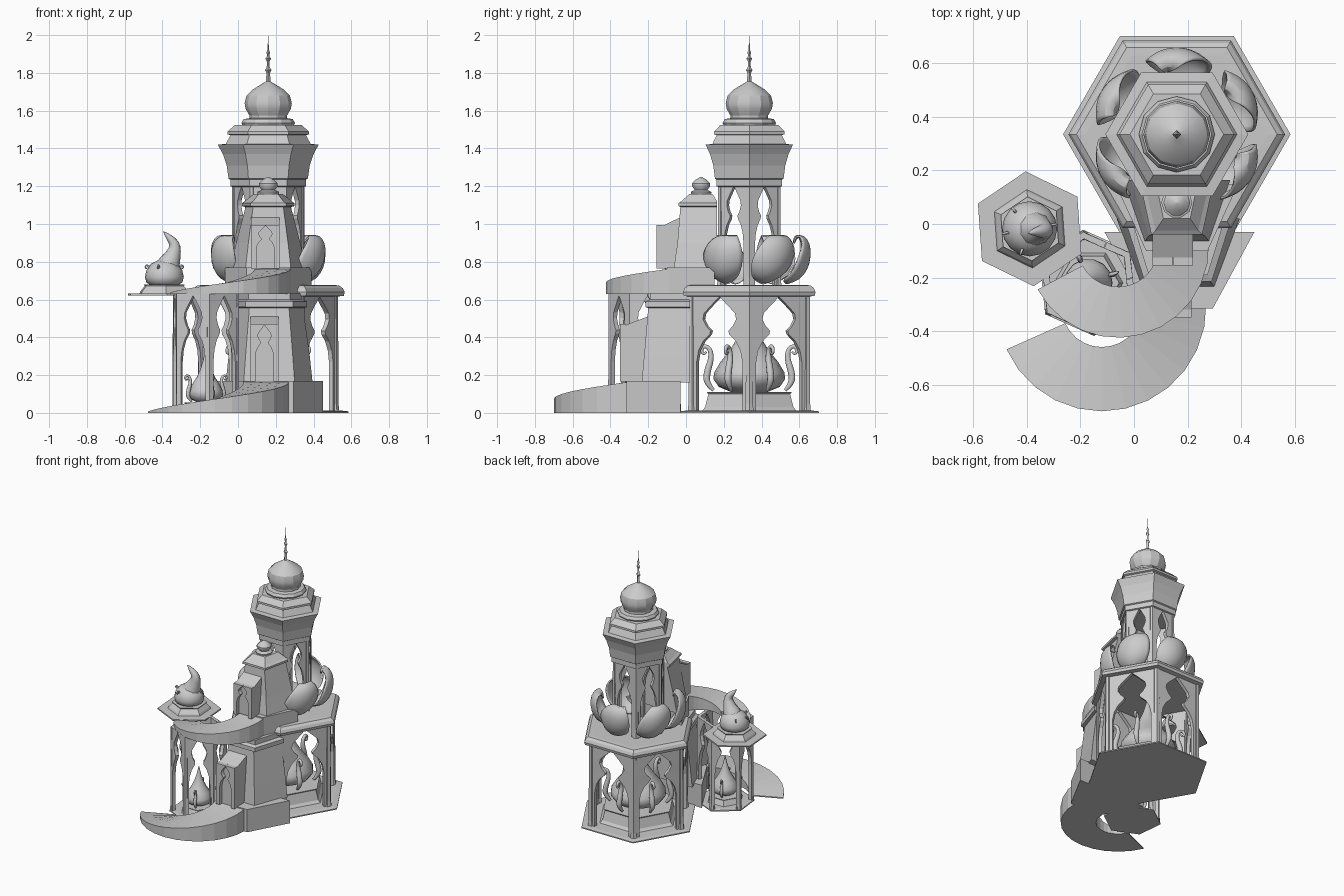
import bpy, bmesh, math
from math import sin, cos, pi, radians
from mathutils import Vector

if "Cube" in bpy.data.objects:
    bpy.data.objects.remove(bpy.data.objects["Cube"])


def make(name, verts, faces, smooth=None, thick=0, offset=-1, subsurf=0):
    me = bpy.data.meshes.new(name)
    me.from_pydata(verts, [], faces)
    bm = bmesh.new()
    bm.from_mesh(me)
    bmesh.ops.remove_doubles(bm, verts=bm.verts, dist=0.0002)
    bmesh.ops.recalc_face_normals(bm, faces=bm.faces)
    bm.to_mesh(me)
    bm.free()
    if smooth:
        me.shade_smooth()
        me.set_sharp_from_angle(angle=radians(smooth))
    ob = bpy.data.objects.new(name, me)
    bpy.context.collection.objects.link(ob)
    if subsurf:
        ob.modifiers.new("Subdivide", 'SUBSURF').levels = subsurf
        ob.modifiers["Subdivide"].render_levels = subsurf
    if thick:
        m = ob.modifiers.new("Thickness", 'SOLIDIFY')
        m.thickness, m.offset = thick, offset
    return ob


def loft(name, rings, **kw):
    n = len(rings[0])
    verts = [p for r in rings for p in r]
    faces = [(i * n + j, i * n + (j + 1) % n, (i + 1) * n + (j + 1) % n, (i + 1) * n + j)
             for i in range(len(rings) - 1) for j in range(n)]
    faces += [tuple(range(n))[::-1], tuple(range(len(verts) - n, len(verts)))]
    return make(name, verts, faces, **kw)


def lathe(name, c, prof, n=6, rot=0, **kw):
    rings = [[(c[0] + r * cos(radians(rot) + 2 * pi * j / n),
               c[1] + r * sin(radians(rot) + 2 * pi * j / n), z) for j in range(n)] for r, z in prof]
    return loft(name, rings, **kw)


def half_hex(name, x, rings):
    # rings: z, back half width, front half width, front y, back y
    return loft(name, [[(x - b, yb, z), (x - f, yf, z), (x + f, yf, z), (x + b, yb, z)]
                       for z, b, f, yf, yb in rings])


# half opening width against height of the lobed arch
ARCH = [(0, .8), (.42, .8), (.52, .73), (.6, .57), (.66, .34), (.69, .31), (.73, .46),
        (.79, .58), (.84, .54), (.89, .36), (.94, .17), (.98, .01), (1, .01)]


def panels(name, sides, z0, z1, thick, s=1):
    verts, faces = [], []
    for a, b in sides:
        mid, half = (Vector(a) + Vector(b)) / 2, (Vector(b) - Vector(a)) / 2
        for sg in (-1, 1):
            k = len(verts)
            for t, w in ARCH:
                for q in (w * s, 1):
                    p = mid + half * sg * q
                    verts.append((p.x, p.y, z0 + t * (z1 - z0)))
            for i in range(len(ARCH) - 1):
                f = (k + 2 * i, k + 2 * i + 1, k + 2 * i + 3, k + 2 * i + 2)
                faces.append(f if sg > 0 else f[::-1])
    return make(name, verts, faces, thick=thick, offset=0)


def arcade(name, c, r, z0, z1, rot=0, s=1, col=.022):
    pts = [(c[0] + r * cos(radians(rot + 60 * i)), c[1] + r * sin(radians(rot + 60 * i))) for i in range(6)]
    panels(name, [(pts[i], pts[(i + 1) % 6]) for i in range(6)], z0, z1, .025, s)
    for p in pts:
        lathe(name + "_corner_post", p, [(col * 1.2, z0), (col, z0 + .04), (col * .9, z1)], 6, rot)


def horn(name, pts, scale=1.0, flat=None):
    cu = bpy.data.curves.new(name, 'CURVE')
    cu.dimensions = '3D'
    cu.bevel_depth, cu.bevel_resolution, cu.use_fill_caps = scale, 3, True
    sp = cu.splines.new('NURBS')
    sp.points.add(len(pts) - 1)
    for p, (co, r) in zip(sp.points, pts):
        p.co, p.radius = (*co, 1), r
    sp.use_endpoint_u, sp.order_u, sp.resolution_u = True, 3, 5
    ob = bpy.data.objects.new(name, cu)
    bpy.context.collection.objects.link(ob)


def curl(name, c, ang, r, z, s):
    # slender sprout that leans outward and ends in a scroll
    path = [(0, 0, .5), (.35, .35, 1), (.3, .9, 1.1), (.1, 1.5, .9), (.15, 2, .7), (.45, 2.15, .6),
            (.6, 1.9, .5), (.45, 1.7, .4), (.33, 1.85, .3)]
    a = radians(ang)
    horn(name, [((c[0] + (r + d * s) * cos(a), c[1] + (r + d * s) * sin(a), z + h * s), w)
                for d, h, w in path], s * .16)


def ramp(name, c, ri, ro, a0, a1, zb, h0, h1, n=12):
    rings = []
    for i in range(n + 1):
        t = i / n
        a = radians(a0 + (a1 - a0) * t)
        zt = zb + h0 + (h1 - h0) * t
        rings.append([(c[0] + r * cos(a), c[1] + r * sin(a), z)
                      for r, z in ((ri, zb), (ro, zb), (ro, zt), (ri, zt))])
    loft(name, rings)


def petal(name, c, ang):
    prof = [(.2, .68, 12), (.27, .70, 22), (.315, .76, 26), (.33, .83, 24), (.325, .9, 19),
            (.29, .945, 12), (.25, .94, 7), (.235, .9, 1)]
    verts, m = [], 7
    for i, (r, z, w) in enumerate(prof):
        for j in range(m):
            u = j / (m - 1) * 2 - 1
            a = radians(ang + u * w + 2.5 * i - 8)
            rr = r - .03 * u * u * (w / 26)
            verts.append((c[0] + rr * cos(a), c[1] + rr * sin(a), z + .02 * u * u * (i < 4)))
    faces = [(i * m + j, i * m + j + 1, (i + 1) * m + j + 1, (i + 1) * m + j)
             for i in range(len(prof) - 1) for j in range(m - 1)]
    make(name, verts, faces, smooth=60, thick=.01, subsurf=1)


# main tower, ground storey
T = (.16, .335)
lathe("tower_base_plate", T, [(.425, 0), (.425, .008), (.39, .012)])
arcade("lower_arcade", T, .35, .01, .625)
lathe("bulb_plinth", T, [(.29, .01), (.27, .03), (.25, .1), (.26, .11)])
BULB = [(.5, 0), (.85, .12), (1, .3), (.98, .45), (.8, .7), (.55, .95), (.33, 1.25), (.16, 1.6), (.02, 2)]
lathe("large_bulb", T, [(.19 * r, .11 + .23 * z) for r, z in BULB], 16, smooth=50)
for i in range(6):
    curl("large_bulb_sprout", T, 30 + 60 * i, .19, .12, .11)
lathe("terrace_roof", T, [(.36, .615), (.4, .62), (.405, .64), (.395, .66), (.375, .675), (.34, .677)])
for a in (30, 90, 150, 210, 330):
    petal("terrace_petal", T, a)

# main tower, upper storey and crown
arcade("upper_arcade", T, .175, .675, 1.21, s=.85, col=.018)
lathe("flared_crown", T, [(.185, 1.195), (.2, 1.2), (.2, 1.235), (.21, 1.24), (.22, 1.31), (.24, 1.37),
                          (.267, 1.42), (.225, 1.424), (.2, 1.47), (.215, 1.475), (.215, 1.49), (.175, 1.525)])
lathe("onion_dome", T, [(.135, 1.52), (.142, 1.535), (.13, 1.555), (.1, 1.56), (.1, 1.575), (.12, 1.61),
                        (.125, 1.64), (.115, 1.68), (.085, 1.71), (.045, 1.735), (.012, 1.755)], 12, smooth=25)
lathe("spire", T, [(.014, 1.745), (.009, 1.8), (.017, 1.815), (.008, 1.83), (.007, 1.86), (.015, 1.875),
                   (.006, 1.89), (.01, 1.91), (.004, 1.92), (.0008, 1.995)], 4)

# curved ramps with landings
ramp("lower_ramp", (-.12, -.31), .15, .39, 204, 362, 0, .008, .165)
half_hex("lower_landing", .17, [(0, .28, .125, -.315, -.03), (.17, .28, .125, -.315, -.03)])
ramp("upper_ramp", (-.06, -.085), .15, .34, 208, 362, .63, .008, .135)
half_hex("upper_landing", .16, [(.63, .23, .115, -.1, .15), (.77, .23, .115, -.1, .15)])

# lower gatehouse
half_hex("lower_gatehouse", .165, [(.16, .23, .135, -.235, .02), (.3, .215, .125, -.222, .02),
                                   (.555, .18, .105, -.2, .02), (.56, .2, .125, -.215, .02),
                                   (.59, .2, .125, -.215, .02), (.6, .175, .11, -.19, .02),
                                   (.635, .175, .11, -.19, .02)])
# upper gatehouse
half_hex("upper_gatehouse", .16, [(.765, .2, .12, -.065, .165), (.9, .17, .105, -.045, .165),
                                  (1.09, .12, .08, -.03, .165), (1.095, .14, .095, -.04, .165),
                                  (1.11, .14, .095, -.04, .165), (1.12, .125, .08, -.025, .165),
                                  (1.16, .075, .05, .02, .14)])
lathe("gatehouse_dome", (.16, .08), [(.055, 1.155), (.058, 1.17), (.035, 1.18), (.05, 1.2), (.05, 1.215),
                                     (.03, 1.235), (.002, 1.25)], 10, smooth=40)
# doorways
for nm, x, z, yf, yb, h in (("lower_doorway", .14, .165, -.335, -.19, .3),
                            ("upper_doorway", .145, .765, -.14, -.02, .225)):
    w = .075
    loft(nm, [[(x + s * w, yf + .015, z), (x + s * w, yb, z), (x + s * w, yb, z + h + .05),
               (x + s * w, yf + .015, z + h)] for s in (-1, 1)])
    panels(nm + "_arch", [((x - w, yf), (x + w, yf))], z, z + h + .005, .03, .8)

# small kiosk under the ramp
K = (-.17, -.22)
lathe("kiosk_base_plate", K, [(.2, 0), (.2, .008), (.18, .012)], rot=36)
arcade("kiosk_arcade", K, .178, .01, .632, 36, col=.015)
lathe("kiosk_plinth", K, [(.13, .01), (.11, .05), (.115, .055)], rot=0)
lathe("kiosk_bulb", K, [(.09 * r, .055 + .14 * z) for r, z in BULB], 14, smooth=50)
for a in (0, 90, 180, 270):
    curl("kiosk_sprout", K, a + 20, .08, .06, .065)

# raised platform with horned bulb
P = (-.39, -.018)
lathe("platform", P, [(.215, .622), (.215, .632)], rot=34)
lathe("platform_plinth", P, [(.148, .63), (.14, .645), (.115, .672), (.12, .68)], rot=34)
lathe("platform_bulb", P, [(.06, .67), (.095, .69), (.103, .72), (.095, .755), (.07, .79), (.03, .81)],
      16, smooth=50)
horn("bulb_horn", [((-.385, -.018, .72), 1), ((-.375, -.018, .77), .95), ((-.345, -.02, .83), .6),
                   ((-.33, -.025, .89), .38), ((-.375, -.03, .94), .2), ((-.395, -.035, .96), .02)], .075)
for a in (10, 130, 190, 250):
    curl("platform_sprout", P, a, .075, .68, .048)
